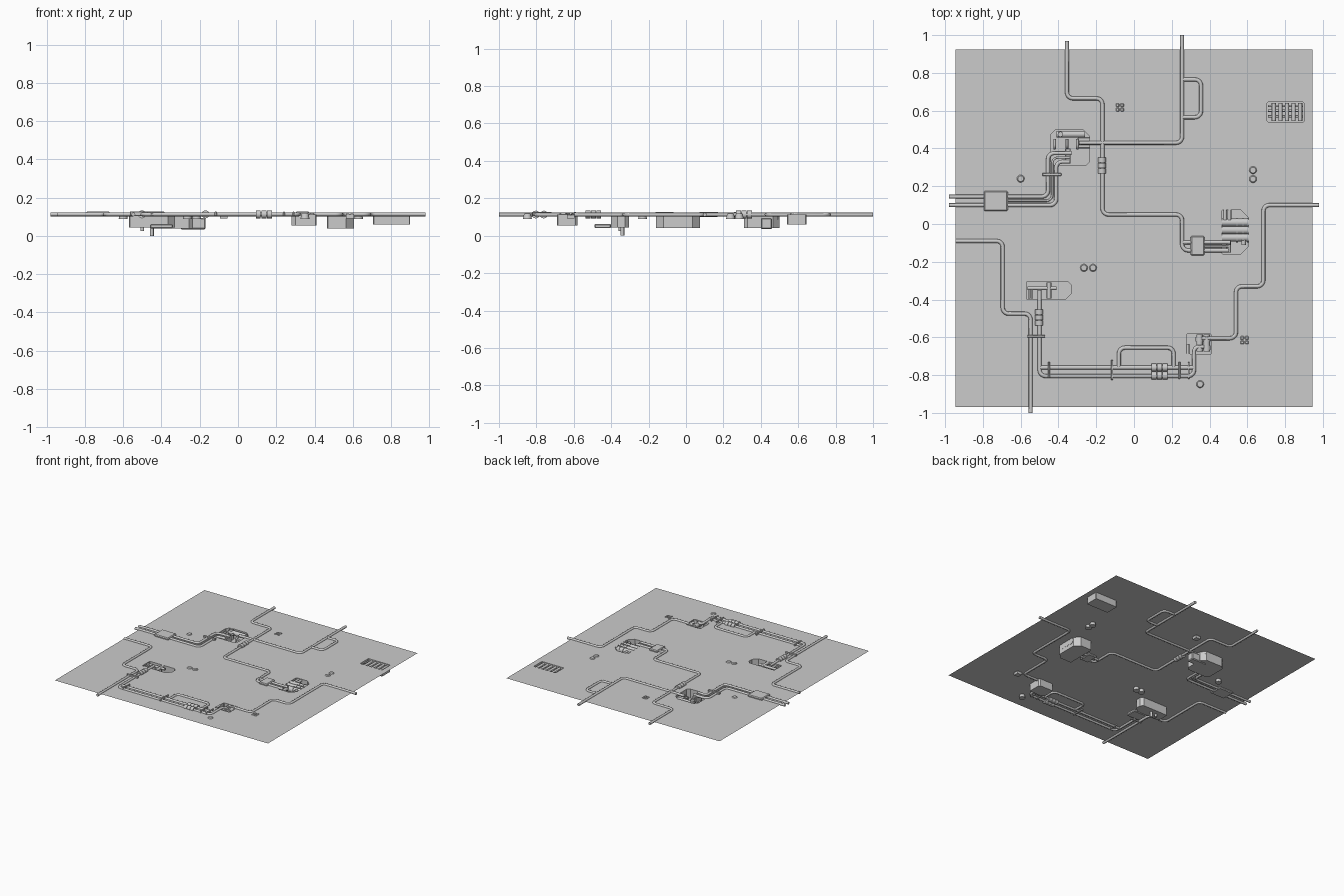
import bpy, bmesh, math
from mathutils import Vector

if "Cube" in bpy.data.objects:
    bpy.data.objects.remove(bpy.data.objects["Cube"])

Z = 0.113          # plate height
R = 0.0105         # pipe radius


def add_mesh(name, bm, smooth=False):
    me = bpy.data.meshes.new(name)
    bm.to_mesh(me)
    bm.free()
    ob = bpy.data.objects.new(name, me)
    bpy.context.collection.objects.link(ob)
    if smooth:
        bpy.context.view_layer.objects.active = ob
        ob.select_set(True)
        bpy.ops.object.shade_smooth_by_angle(angle=math.radians(50))
        ob.select_set(False)
    return ob


def box(name, x0, x1, y0, y1, z0, z1, bevel=0.0):
    bm = bmesh.new()
    bmesh.ops.create_cube(bm, size=1)
    for v in bm.verts:
        v.co = ((x0 + x1) / 2 + v.co.x * (x1 - x0), (y0 + y1) / 2 + v.co.y * (y1 - y0),
                (z0 + z1) / 2 + v.co.z * (z1 - z0))
    if bevel:
        bmesh.ops.bevel(bm, geom=bm.edges[:], offset=bevel, segments=1, affect='EDGES')
    return add_mesh(name, bm)


def rod(name, a, b, r, r2=None, sides=12):
    a, b = Vector(a), Vector(b)
    d = b - a
    bm = bmesh.new()
    bmesh.ops.create_cone(bm, cap_ends=True, segments=sides, radius1=r,
                          radius2=r if r2 is None else r2, depth=d.length)
    ob = add_mesh(name, bm, True)
    ob.rotation_mode = 'QUATERNION'
    ob.rotation_quaternion = d.to_track_quat('Z', 'Y')
    ob.location = (a + b) / 2
    return ob


def pipe(name, pts, r=R, z=Z, bend=0.032):
    """Tube through the points with rounded corners."""
    pts = [Vector(p if len(p) == 3 else (*p, z)) for p in pts]
    out = [pts[0]]
    for p, c, n in zip(pts, pts[1:], pts[2:]):
        k = min(bend, (p - c).length * .49, (n - c).length * .49)
        a, b = c + (p - c).normalized() * k, c + (n - c).normalized() * k
        o = a + b - c                       # centre of the bend
        for i in range(6):
            t = i / 5 * math.pi / 2
            out.append(o + (a - o) * math.cos(t) + (b - o) * math.sin(t))
    out.append(pts[-1])
    cu = bpy.data.curves.new(name, 'CURVE')
    cu.dimensions = '3D'
    cu.bevel_depth = r
    cu.bevel_resolution = 2
    cu.use_fill_caps = True
    s = cu.splines.new('POLY')
    s.points.add(len(out) - 1)
    for q, co in zip(s.points, out):
        q.co = (*co, 1)
    ob = bpy.data.objects.new(name, cu)
    bpy.context.collection.objects.link(ob)
    bpy.context.view_layer.objects.active = ob
    ob.select_set(True)
    bpy.ops.object.convert(target='MESH')
    bpy.ops.object.shade_smooth_by_angle(angle=math.radians(50))
    bpy.context.object.select_set(False)


def coupling(name, x, y, axis, n=3, pitch=0.029):
    """Row of thick collars on a pipe."""
    d = Vector((1, 0, 0)) if axis == 'x' else Vector((0, 1, 0))
    for i in range(n):
        c = Vector((x, y, Z)) + d * (i - (n - 1) / 2) * pitch
        rod(name, c - d * pitch * .44, c + d * pitch * .44, 0.021)


def outline(x0, x1, y0, y1, c):
    """Rectangle with chamfers c = (right top, left top, left bottom, right bottom)."""
    rt, lt, lb, rb = c
    return [(x1, y1 - rt), (x1 - rt, y1), (x0 + lt, y1), (x0, y1 - lt),
            (x0, y0 + lb), (x0 + lb, y0), (x1 - rb, y0), (x1, y0 + rb)]


# Recesses: outline and floor height
recesses = {
    'recess_upper_left': (outline(-0.44, -0.235, 0.31, 0.50, (.035, .025, .02, .02)), 0.04),
    'recess_lower_left': (outline(-0.57, -0.33, -0.40, -0.305, (.02, .005, .005, .035)), 0.045),
    'recess_right': (outline(0.465, 0.605, -0.16, 0.075, (.04, .005, .005, .04)), 0.04),
    'recess_top_right': (outline(0.705, 0.90, 0.54, 0.645, (.005, .005, .005, .005)), 0.06),
    'recess_lower_right': (outline(0.28, 0.41, -0.69, -0.58, (.01, .005, .02, .005)), 0.055),
}

# Plate with the recess openings cut out
bm = bmesh.new()
loops = [[(-.945, -.97), (.945, -.97), (.945, .925), (-.945, .925)]]
loops += [o for o, f in recesses.values()]
for lp in loops:
    vs = [bm.verts.new((x, y, Z)) for x, y in lp]
    for a, b in zip(vs, vs[1:] + vs[:1]):
        bm.edges.new((a, b))
bmesh.ops.triangle_fill(bm, use_beauty=True, use_dissolve=False, edges=bm.edges[:], normal=(0, 0, 1))
for f in bm.faces:
    f.normal_update()
    if f.normal.z < 0:
        f.normal_flip()
add_mesh('floor_plate', bm)

# Recess walls and floors
for name, (pts, floor) in recesses.items():
    bm = bmesh.new()
    lo = [bm.verts.new((x, y, floor)) for x, y in pts]
    hi = [bm.verts.new((x, y, Z)) for x, y in pts]
    bm.faces.new(lo)
    for i in range(len(lo)):
        j = (i + 1) % len(lo)
        bm.faces.new((lo[i], hi[i], hi[j], lo[j]))
    add_mesh(name, bm)

# Long surface pipes
pipe('pipe_top_left', [(-.355, .97), (-.355, .665), (-.167, .665), (-.167, .05), (.255, .05), (.255, -.14), (.50, -.14)])
pipe('pipe_top_right', [(.255, 1), (.255, .43), (-.29, .43)])
pipe('bypass_top', [(.255, .765), (.355, .765), (.355, .565), (.255, .565)])
pipe('pipe_left_outer', [(-.98, .145), (-.455, .145), (-.455, .375), (-.33, .375)])
pipe('pipe_left_inner', [(-.98, .10), (-.412, .10), (-.412, .33), (-.34, .33)])
pipe('pipe_lower_left', [(-.945, -.09), (-.695, -.09), (-.695, -.475), (-.547, -.475), (-.547, -1)])
pipe('pipe_bottom_outer', [(-.50, -.35), (-.50, -.805), (.318, -.805), (.318, -.65), (.37, -.65)])
pipe('pipe_bottom_inner', [(-.50, -.76), (.285, -.76), (.318, -.76)])
pipe('bypass_bottom', [(-.08, -.76), (-.08, -.655), (.21, -.655), (.21, -.76)])
pipe('pipe_right', [(.98, .10), (.685, .10), (.685, -.33), (.54, -.33), (.54, -.605), (.36, -.605)])
pipe('pipe_right_short', [(.255, -.097), (.51, -.097)])
pipe('pipe_right_thin', [(.36, -.118), (.50, -.118)], r=.006)
pipe('pipe_left_thin', [(-.68, .123), (-.433, .123), (-.433, .352), (-.34, .352)], r=.006)

# Collars, clamps and covers
coupling('coupling_centre', -.17, .31, 'y')
coupling('coupling_left', -.502, -.495, 'y')
for y in (-.76, -.803):
    coupling('coupling_bottom', .135, y, 'x')
for x0, x1, y0, y1 in ((-.485, -.385, .255, .27), (-.565, -.47, -.6, -.588), (-.122, -.11, -.825, -.72),
                       (-.455, -.445, -.815, -.73), (.235, .245, -.82, -.73), (.285, .295, -.82, -.73)):
    box('pipe_clamp', x0, x1, y0, y1, Z - .008, Z + .014, .002)
box('cover_left', -.795, -.668, .068, .175, Z - .012, Z + .014, .006)
box('cover_right', .30, .373, -.167, -.063, Z - .012, Z + .014, .006)

# Small round fittings with flared cups beneath
for x, y in ((-.6, .24), (.63, .285), (.63, .238), (-.265, -.232), (-.217, -.232), (.35, -.848)):
    rod('button_cup', (x, y, .088), (x, y, Z), .024, .019, 16)
    rod('button_cap', (x, y, Z), (x, y, Z + .006), .020, .015, 16)

# Four-stud clusters
for x, y in ((-.075, .617), (.585, -.615)):
    box('stud_base', x - .02, x + .02, y - .02, y + .02, .092, Z - .002)
    for dx in (-.012, .012):
        for dy in (-.012, .012):
            box('stud', x + dx - .009, x + dx + .009, y + dy - .009, y + dy + .009, Z - .003, Z + .005, .003)

# Upper left recess machinery
rod('valve_drum', (-.41, .475, .095), (-.26, .475, .095), .018)
rod('valve_stem', (-.39, .475, .04), (-.39, .475, .122), .014)
for x in (-.42, -.355, -.30):
    pipe('drop_pipe', [(x, .45, .10), (x, .40, .10), (x, .40, .04)], r=.007, bend=.02)
box('valve_block', -.365, -.335, .32, .40, .04, .115, .004)
box('side_tank', -.30, -.17, .40, .46, .035, .095, .006)

# Lower left recess machinery, with a post below the floor
for x in (-.555, -.54):
    rod('thin_rod', (x, -.395, .105), (x, -.345, .105), .006)
pipe('cross_pipe', [(-.565, -.34), (-.41, -.34)], r=.010, z=.105)
rod('vertical_pipe', (-.45, -.395, .105), (-.45, -.31, .105), .012)
rod('drain_post', (-.45, -.34, 0), (-.45, -.34, .10), .010)
rod('drain_post_short', (-.50, -.35, .025), (-.50, -.35, .11), .010)
box('under_tank', -.46, -.34, -.49, -.40, .04, .062, .005)

# Banded tanks in the right recess
for y in (.008, -.032, -.072):
    rod('tank', (.465, y, .092), (.60, y, .092), .021)
    for x in (.545, .578, .602):
        rod('tank_band', (x - .005, y, .092), (x + .005, y, .092), .025)
for x in (.482, .505):
    rod('tank_vent', (x, .02, .10), (x, .075, .10), .010)
rod('tank_drain', (.50, -.15, .10), (.50, -.09, .10), .013)
rod('tank_drain', (.58, -.11, .10), (.58, -.07, .10), .012)

# Rack of bars in the top right recess
for x in (.74, .775, .81, .845, .88):
    rod('rack_bar', (x, .545, .10), (x, .64, .10), .011)
for y in (.57, .60, .625):
    rod('rack_rail', (.71, y, .098), (.895, y, .098), .006)

# Lower right junction
for x in (.347, .385):
    rod('junction_drum', (x, -.675, .102), (x, -.585, .102), .017)
    for y in (-.655, -.61):
        rod('junction_band', (x, y - .012, .102), (x, y + .012, .102), .021)
rod('junction_stub', (.285, -.685, Z), (.285, -.635, Z), .008)
